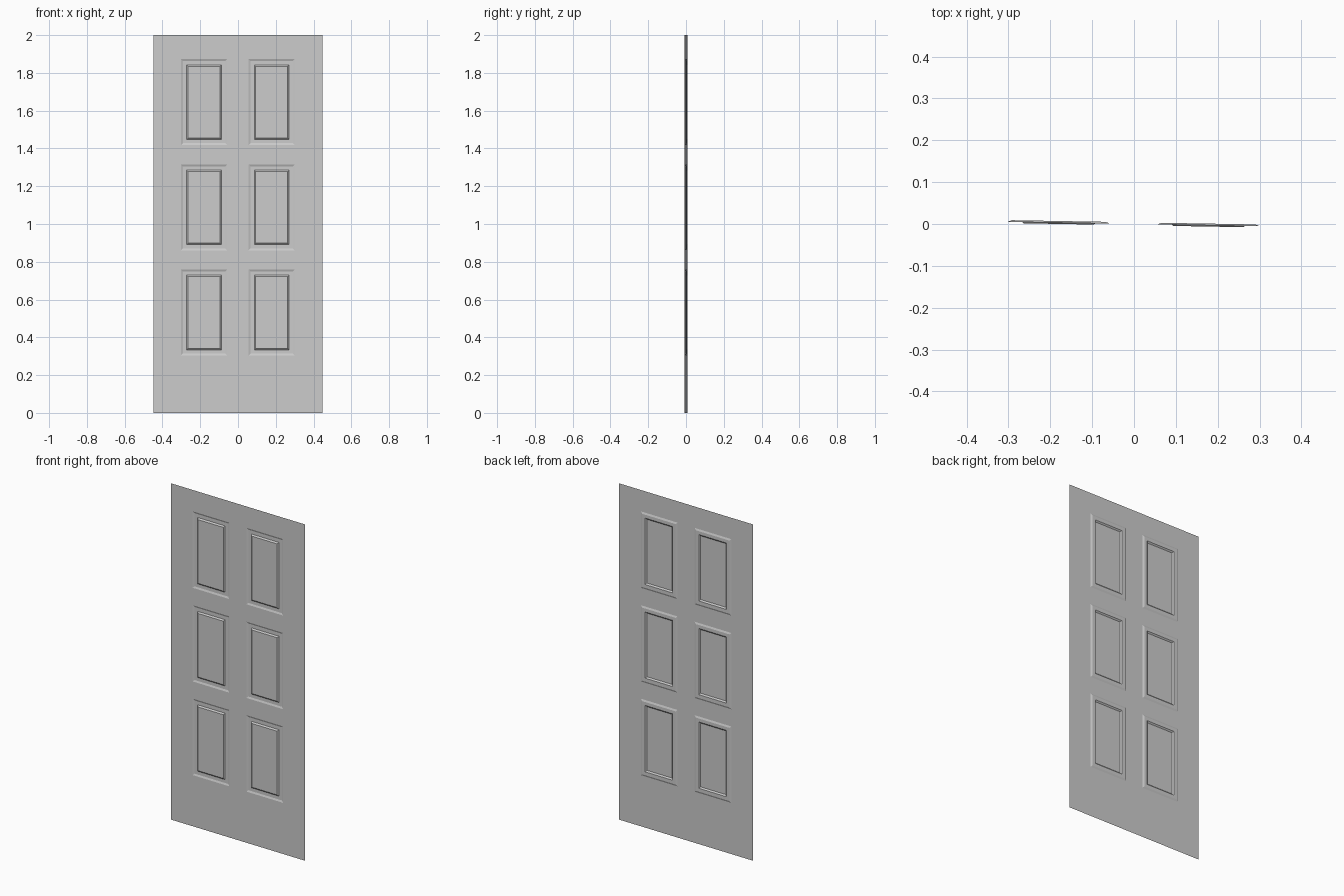
import bpy, bmesh, math
from mathutils import Matrix

if "Cube" in bpy.data.objects:
    bpy.data.objects.remove(bpy.data.objects["Cube"])

# Panel layout: grid lines across the sheet; odd cells become panels
xs = [-0.447, -0.302, -0.058, 0.056, 0.300, 0.447]
zs = [0, 0.304, 0.759, 0.861, 1.315, 1.418, 1.873, 2.0]

bm = bmesh.new()
grid = [[bm.verts.new((x, 0, z)) for x in xs] for z in zs]
panels = []
for j in range(len(zs) - 1):
    for i in range(len(xs) - 1):
        f = bm.faces.new((grid[j][i], grid[j][i + 1], grid[j + 1][i + 1], grid[j + 1][i]))
        if i % 2 and j % 2:
            panels.append(f)
bm.normal_update()  # front faces -y

# Moulding: sloped recess, flat channel, then raised field
for width, depth in ((0.010, -0.004), (0.020, 0), (0.008, 0.007)):
    bmesh.ops.inset_individual(bm, faces=panels, thickness=width, depth=depth,
                               use_even_offset=True)

# The sheet hangs very slightly ajar
bmesh.ops.transform(bm, matrix=Matrix.Rotation(math.radians(-1.0), 4, 'Z'), verts=bm.verts)

mesh = bpy.data.meshes.new("door_leaf")
bm.to_mesh(mesh)
bm.free()
door = bpy.data.objects.new("door_leaf", mesh)
bpy.context.collection.objects.link(door)
